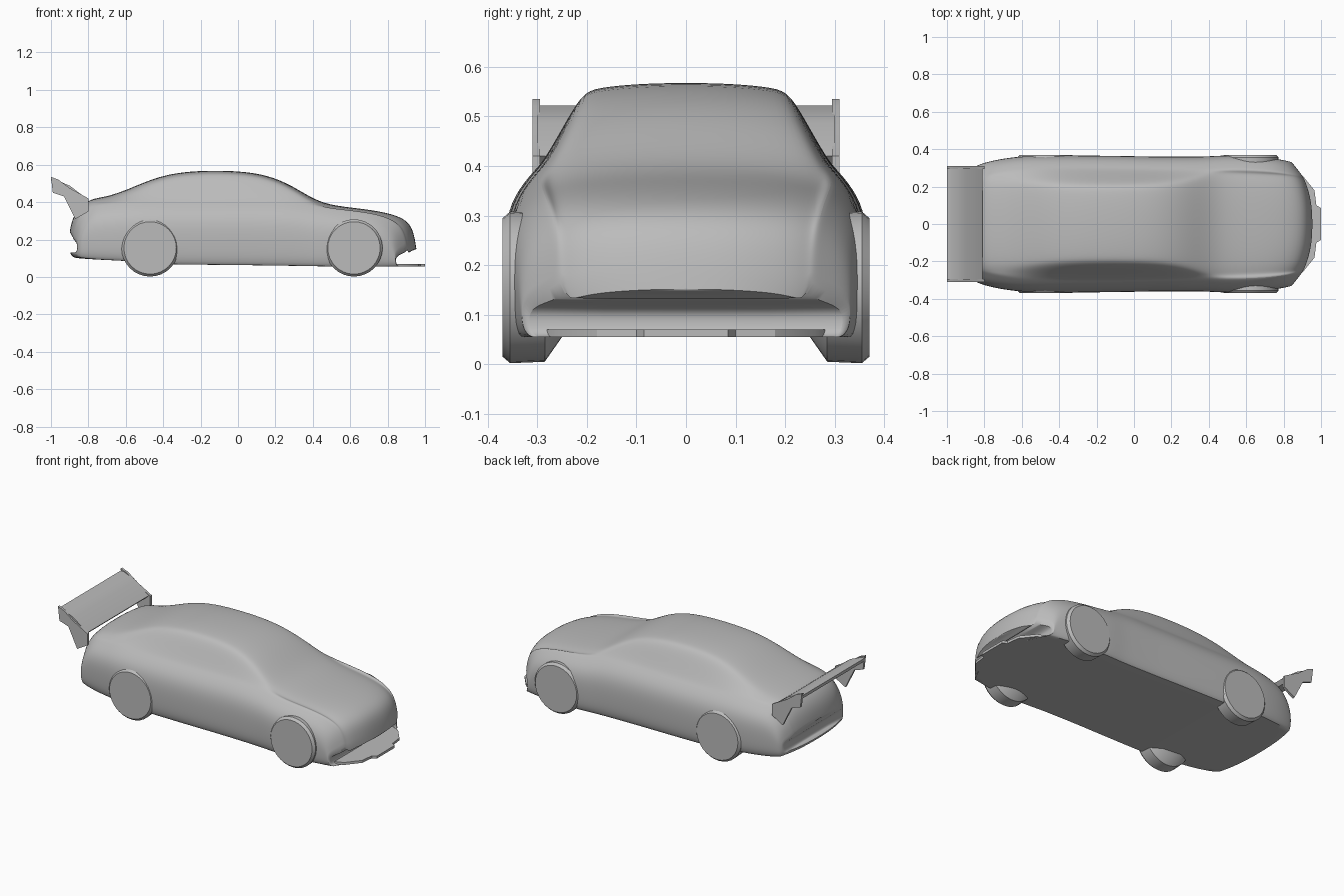
import bpy, bmesh, math
from mathutils import Vector

if "Cube" in bpy.data.objects:
    bpy.data.objects.remove(bpy.data.objects["Cube"], do_unlink=True)

grey = bpy.data.materials.new("plain grey")
grey.use_nodes = True
colour = (0.5, 0.5, 0.5, 1)
grey.diffuse_color = colour
grey.node_tree.nodes["Principled BSDF"].inputs["Base Color"].default_value = colour


def finish(bm, name, angle=40):
    """Turn a bmesh into a shaded grey object."""
    bmesh.ops.recalc_face_normals(bm, faces=bm.faces[:])
    mesh = bpy.data.meshes.new(name)
    bm.to_mesh(mesh)
    bm.free()
    mesh.materials.append(grey)
    obj = bpy.data.objects.new(name, mesh)
    bpy.context.collection.objects.link(obj)
    bpy.ops.object.select_all(action="DESELECT")
    obj.select_set(True)
    bpy.context.view_layer.objects.active = obj
    bpy.ops.object.shade_smooth_by_angle(angle=math.radians(angle))
    return obj


def extrude_profile(name, profile, y_low, y_high):
    """Solid with an x-z outline stretched across y."""
    bm = bmesh.new()
    face = bm.faces.new([bm.verts.new((x, y_low, z)) for x, z in profile])
    moved = bmesh.ops.extrude_face_region(bm, geom=[face])["geom"]
    for v in moved:
        if isinstance(v, bmesh.types.BMVert):
            v.co.y = y_high
    return finish(bm, name, 30)


def half_section(bottom, shoulder, top, width, roof):
    """Points from the underside centre round to the roof centre."""
    side = [(0.0, 0.02), (0.1, 0.005), (0.35, 0), (0.65, 0), (0.85, 0.02), (1, 0.06)]
    pts = [(0, bottom), (width * 0.6, bottom)]
    pts += [(width - inset, bottom + (shoulder - bottom) * f) for f, inset in side]
    base = Vector((width - 0.075, shoulder + 0.015))
    edge = Vector((roof, top - 0.022))
    pts += [tuple(base), tuple(base.lerp(edge, 0.5)), tuple(edge)]
    pts += [(roof * 0.85, top - 0.01), (roof * 0.45, top - 0.002), (0, top)]
    return pts


# Body stations: x, bottom, shoulder, top, half width, roof half width
stations = [
    (-0.9, 0.13, 0.2, 0.24, 0.29, 0.2),
    (-0.89, 0.105, 0.26, 0.3, 0.31, 0.22),
    (-0.86, 0.1, 0.32, 0.365, 0.32, 0.23),
    (-0.79, 0.095, 0.37, 0.42, 0.335, 0.24),
    (-0.7, 0.09, 0.38, 0.428, 0.35, 0.24),
    (-0.58, 0.085, 0.39, 0.472, 0.365, 0.23),
    (-0.42, 0.068, 0.39, 0.542, 0.368, 0.215),
    (-0.25, 0.066, 0.39, 0.568, 0.366, 0.21),
    (-0.05, 0.064, 0.39, 0.57, 0.364, 0.21),
    (0.12, 0.062, 0.39, 0.555, 0.36, 0.215),
    (0.26, 0.06, 0.388, 0.506, 0.36, 0.23),
    (0.38, 0.058, 0.375, 0.43, 0.36, 0.26),
    (0.48, 0.056, 0.355, 0.385, 0.368, 0.27),
    (0.65, 0.055, 0.34, 0.367, 0.364, 0.265),
    (0.8, 0.055, 0.32, 0.345, 0.355, 0.26),
    (0.9, 0.055, 0.28, 0.31, 0.342, 0.25),
    (0.94, 0.055, 0.22, 0.25, 0.335, 0.24),
    (0.955, 0.055, 0.13, 0.15, 0.33, 0.24),
]

bm = bmesh.new()
rings = []
for x, *shape in stations:
    half = half_section(*shape)
    outline = half + [(-y, z) for y, z in half[-2:0:-1]]
    nose, tail = max(0, x - 0.6) / 0.35, max(0, -0.75 - x) / 0.15
    ring = []
    for y, z in outline:
        bend = (abs(y) / 0.35) ** 3
        ring.append(bm.verts.new((x - 0.13 * nose * bend + 0.07 * tail * bend, y, z)))
    rings.append(ring)

crease = bm.edges.layers.float.new("crease_edge")
count = len(rings[0])
for a, b in zip(rings, rings[1:]):
    for i in range(count):
        j = (i + 1) % count
        bm.faces.new((a[i], a[j], b[j], b[i]))
# Close both ends with strips running across the car
for ring in (rings[0], rings[-1]):
    middle = count // 2
    for i in range(middle):
        quad = [ring[i], ring[i + 1], ring[-i - 1], ring[-i % count]]
        unique = list(dict.fromkeys(quad))
        if len(unique) > 2:
            bm.faces.new(unique)
    for i in range(count):
        edge = bm.edges.get((ring[i], ring[(i + 1) % count]))
        edge[crease] = 0.6
# Keep the edge round the flat floor crisp
for a, b in zip(rings, rings[1:]):
    for i in (2, count - 2):
        bm.edges.get((a[i], b[i]))[crease] = 0.9
body = finish(bm, "car_body", 60)
smooth = body.modifiers.new("Subdivision", "SUBSURF")
smooth.levels = smooth.render_levels = 2


def wheel(name, x, side):
    """Closed wheel with a chamfered inner edge."""
    bm = bmesh.new()
    loops = []
    for y, r in ((0.25, 0.1), (0.285, 0.15), (0.355, 0.153), (0.37, 0.14)):
        loops.append([bm.verts.new((x + r * math.cos(t), side * y, 0.155 + r * math.sin(t)))
                      for t in (math.tau * k / 32 for k in range(32))])
    for a, b in zip(loops, loops[1:]):
        for i in range(32):
            bm.faces.new((a[i], a[i - 1], b[i - 1], b[i]))
    bm.faces.new(loops[0])
    bm.faces.new(loops[-1])
    finish(bm, name)


for side, label in ((1, "left"), (-1, "right")):
    wheel("front_wheel_" + label, 0.62, side)
    wheel("rear_wheel_" + label, -0.47, side)
    # Upright plate at each end of the wing
    plate = [(-1, 0.535), (-0.96, 0.52), (-0.9, 0.475), (-0.8, 0.42),
             (-0.8, 0.35), (-0.87, 0.31), (-0.93, 0.43), (-0.99, 0.45)]
    ends = sorted((side * 0.295, side * 0.31))
    extrude_profile("wing_end_plate_" + label, plate, *ends)

# Rear wing: shallow blade joined to a steeper panel that meets the deck
blade = [(-1, 0.522), (-0.98, 0.522), (-0.9, 0.488), (-0.81, 0.42),
         (-0.83, 0.4), (-0.91, 0.465), (-0.995, 0.5)]
extrude_profile("rear_wing", blade, -0.3, 0.3)

# Thin lip under the nose
bm = bmesh.new()
outline = [(0.8, -0.3), (0.9, -0.26), (0.965, -0.18), (0.975, -0.1), (1, -0.085)]
outline += [(x, -y) for x, y in reversed(outline)]
face = bm.faces.new([bm.verts.new((x, y, 0.055)) for x, y in outline])
for v in bmesh.ops.extrude_face_region(bm, geom=[face])["geom"]:
    if isinstance(v, bmesh.types.BMVert):
        v.co.z = 0.07
finish(bm, "front_lip", 30)
